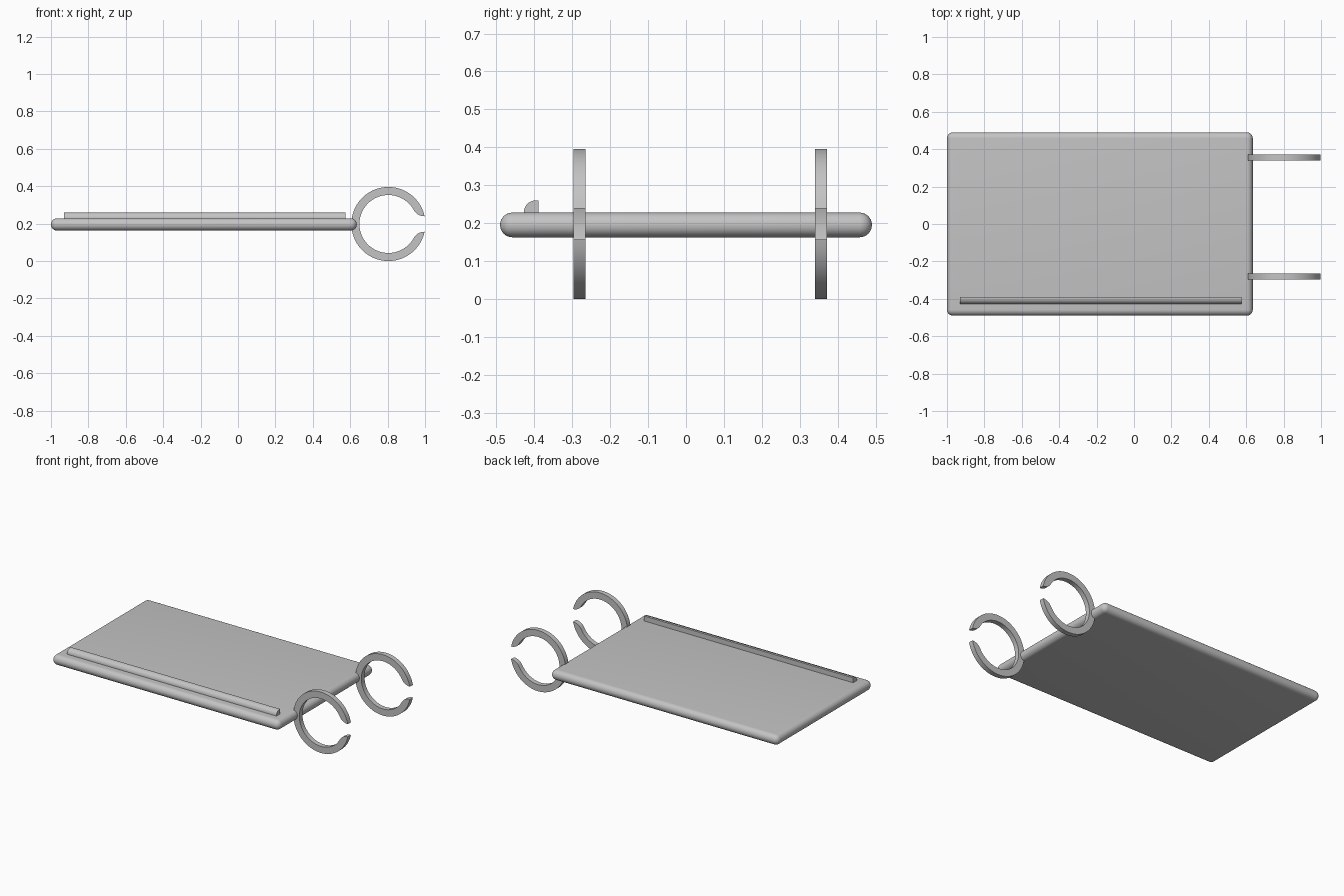
import bpy
import bmesh
from math import sin, cos, pi, radians, asin

cube = bpy.data.objects.get("Cube")
if cube:
    bpy.data.objects.remove(cube, do_unlink=True)

GREY = (0.55, 0.55, 0.55, 1)
mat = bpy.data.materials.new("light_grey")
mat.use_nodes = True
mat.diffuse_color = GREY
mat.node_tree.nodes["Principled BSDF"].inputs["Base Color"].default_value = GREY


def finish(name, bm):
    """Turn a bmesh into a shaded, coloured object."""
    bmesh.ops.recalc_face_normals(bm, faces=bm.faces)
    mesh = bpy.data.meshes.new(name)
    bm.to_mesh(mesh)
    bm.free()
    mesh.materials.append(mat)
    obj = bpy.data.objects.new(name, mesh)
    bpy.context.collection.objects.link(obj)
    bpy.ops.object.select_all(action="DESELECT")
    obj.select_set(True)
    bpy.context.view_layer.objects.active = obj
    bpy.ops.object.shade_smooth_by_angle(angle=radians(30))
    return obj


def prism(name, points, offset):
    """Extrude a closed outline of 3D points along an offset."""
    bm = bmesh.new()
    face = bm.faces.new([bm.verts.new(p) for p in points])
    new = bmesh.ops.extrude_face_region(bm, geom=[face])["geom"]
    moved = [v for v in new if isinstance(v, bmesh.types.BMVert)]
    bmesh.ops.translate(bm, verts=moved, vec=offset)
    return finish(name, bm)


def arc(cx, cy, r, start, end, n):
    return [(cx + r * cos(start + (end - start) * i / n),
             cy + r * sin(start + (end - start) * i / n)) for i in range(n + 1)]


# Board: slab with fully rounded edges and corners
X0, X1, Y, Z0, Z1 = -1.0, 0.635, 0.49, 0.163, 0.228
bm = bmesh.new()
bmesh.ops.create_cube(bm, size=1)
for v in bm.verts:
    v.co = (X1 if v.co.x > 0 else X0, Y if v.co.y > 0 else -Y, Z1 if v.co.z > 0 else Z0)
bmesh.ops.bevel(bm, geom=bm.edges[:], offset=(Z1 - Z0) / 2 - 0.0005, offset_type="OFFSET",
                segments=8, profile=0.5, affect="EDGES", clamp_overlap=True)
finish("board", bm)

# Stop ledge: bar with a rounded front edge, near the front of the board
front, back, top, r = -0.427, -0.389, 0.26, 0.03
outline = [(back, Z1 - 0.005), (back, top)]
outline += arc(front + r, top - r, r, pi / 2, pi, 8) + [(front, Z1 - 0.005)]
prism("stop_ledge", [(-0.93, y, z) for y, z in outline], (1.505, 0, 0))

# Clip rings: open hoops whose tips are rounded off on the inside
CX, CZ, R_OUT, R_IN = 0.804, 0.198, 0.198, 0.155
tip = asin(0.041 / R_OUT)
inner_end = radians(28)
outer = arc(CX, CZ, R_OUT, tip, 2 * pi - tip, 64)
inner = arc(CX, CZ, R_IN, 2 * pi - inner_end, inner_end, 56)


def tip_curve(side):
    """Quadratic curve from the inner wall to the pointed outer tip."""
    a = (R_IN * cos(inner_end), side * R_IN * sin(inner_end))
    b = (R_IN * cos(inner_end) + 0.018, side * 0.043)
    c = (R_OUT * cos(tip), side * R_OUT * sin(tip))
    return [tuple(k + (1 - t) ** 2 * p + 2 * t * (1 - t) * q + t * t * s
                  for k, p, q, s in zip((CX, CZ), a, b, c))
            for t in [i / 8 for i in range(1, 8)]]


hoop = outer + tip_curve(-1)[::-1] + inner + tip_curve(1)
for name, y in (("front_clip_ring", -0.297), ("back_clip_ring", 0.34)):
    prism(name, [(x, y, z) for x, z in hoop], (0, 0.032, 0))
